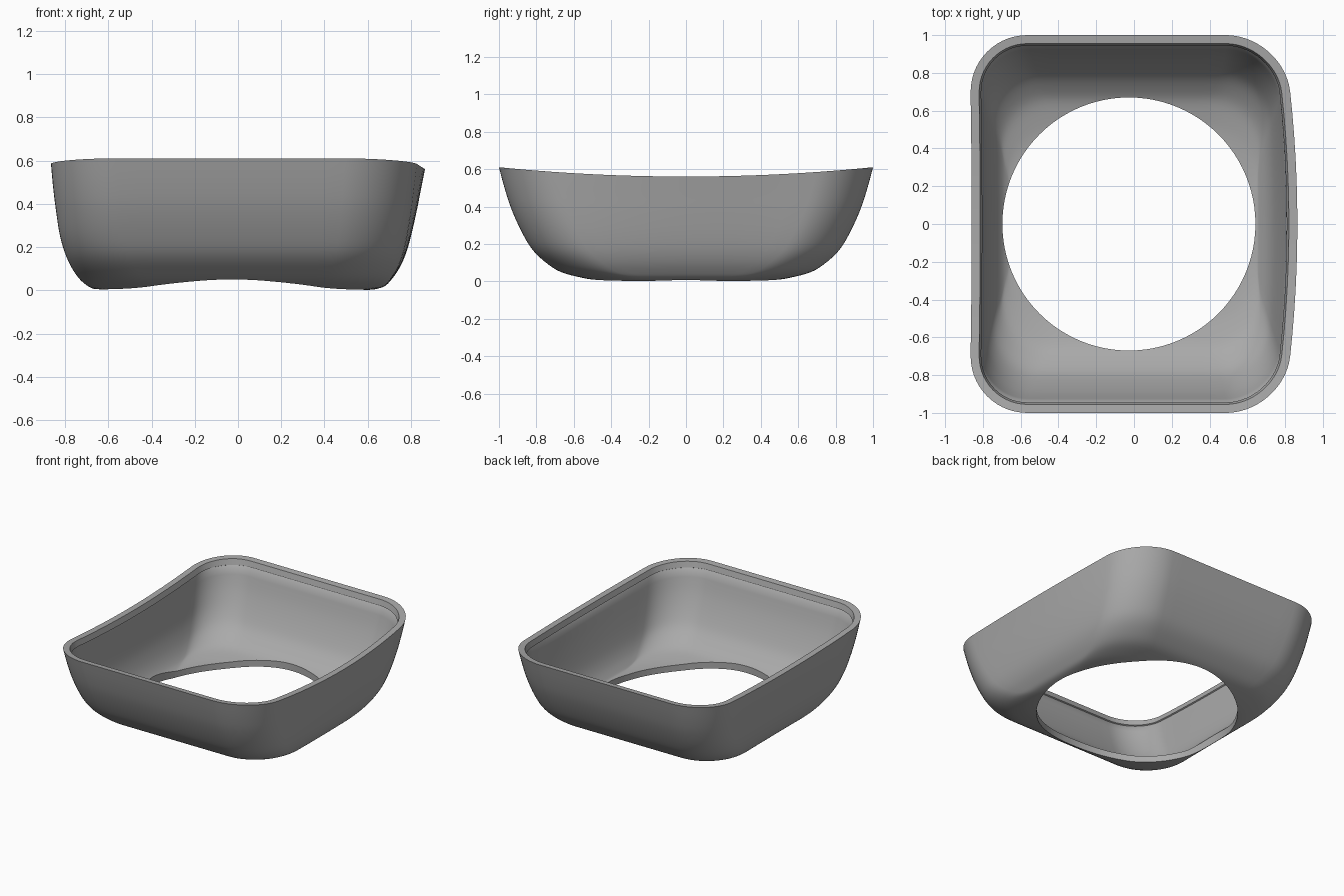
import bpy, bmesh, math
from mathutils import Vector

if "Cube" in bpy.data.objects:
    bpy.data.objects.remove(bpy.data.objects["Cube"])

WALL = 0.045
TOP = 0.56
CORNER = 0.30

# Wall profile: height, reach to -x, reach to +x, reach to +-y
PROFILE = [Vector(p) for p in (
    (0.0, 0.63, 0.60, 0.40), (0.006, 0.67, 0.64, 0.48), (0.02, 0.70, 0.68, 0.56),
    (0.05, 0.735, 0.71, 0.67), (0.10, 0.77, 0.745, 0.75), (0.165, 0.80, 0.775, 0.82),
    (0.25, 0.825, 0.80, 0.875), (0.36, 0.842, 0.825, 0.93), (0.46, 0.855, 0.845, 0.968),
    (TOP, 0.865, 0.865, 1.0))]


def smooth_path(pts, steps=4):
    """Catmull-Rom curve through the profile points."""
    out = []
    for i in range(len(pts) - 1):
        a, b, c, d = (pts[max(0, min(len(pts) - 1, i + k))] for k in (-1, 0, 1, 2))
        for s in range(steps):
            t = s / steps
            out.append(b + (c - a) * (t / 2) + (a * 2 - b * 5 + c * 4 - d) * (t * t / 2)
                       + (b * 3 - a - c * 3 + d) * (t ** 3 / 2))
    return out + [pts[-1]]


def section(level, arc=14, side=12):
    """Rounded rectangle, bowed on +x, with a saddle-shaped lift near the rim."""
    h, left, right, half = level
    r = min(CORNER, half * 0.75)
    rise = max(0, h / TOP)
    corners = []
    for k, (sx, sy) in enumerate(((1, 1), (-1, 1), (-1, -1), (1, -1))):
        cx = (right if sx > 0 else left) - r
        centre = Vector((sx * cx, sy * (half - r)))
        corners.append([centre + Vector((math.cos(a), math.sin(a))) * r for a in
                        (math.pi / 2 * (k + i / arc) for i in range(arc + 1))])
    ring = []
    for k in range(4):
        ring += corners[k]
        end, start = corners[k][-1], corners[(k + 1) % 4][0]
        ring += [end.lerp(start, i / side) for i in range(1, side)]
    out = []
    for p in ring:
        bow = (0.03 + 0.048 * rise) * p.y ** 2 if p.x > 0 else 0
        waist = 0.006 * max(0, 1 - (p.y / 0.65) ** 2) if p.x < 0 else 0
        # fade both in away from the middle so the end walls stay straight
        fade = min(1, abs(p.x) / 0.6)
        x = p.x - bow * fade + waist * fade
        out.append(Vector((x, p.y, h + 0.05 * rise ** 2 * p.y ** 2)))
    return out


def bridge(bm, low, high):
    n = len(low)
    for i in range(n):
        j = (i + 1) % n
        bm.faces.new((low[i], low[j], high[j], high[i]))


# Outer skin
bm = bmesh.new()
levels = smooth_path(PROFILE)
outer = [[bm.verts.new(p) for p in section(l)] for l in levels]
for low, high in zip(outer, outer[1:]):
    bridge(bm, low, high)
bm.faces.new(outer[0][::-1])
bm.normal_update()

# Inner skin, offset along the normals and stopped below the lip
inner = [[bm.verts.new(v.co - v.normal * WALL) for v in ring]
         for ring, l in zip(outer, levels) if l[0] < 0.49]

# Lip with a fine groove beneath it: (inset, depth)
for inset, depth in ((0.048, 0.045), (0.056, 0.04), (WALL, 0)):
    ring = []
    for v in outer[-1]:
        flat = Vector((v.normal.x, v.normal.y, 0)).normalized()
        p = v.co - flat * inset
        p.z = TOP + 0.05 * p.y ** 2 - depth
        ring.append(bm.verts.new(p))
    inner.append(ring)

for low, high in zip(inner, inner[1:]):
    bridge(bm, high, low)
bm.faces.new(inner[0])
bridge(bm, outer[-1], inner[-1])
bmesh.ops.recalc_face_normals(bm, faces=bm.faces)

mesh = bpy.data.meshes.new("cover_shell")
bm.to_mesh(mesh)
bm.free()
shell = bpy.data.objects.new("cover_shell", mesh)
bpy.context.collection.objects.link(shell)

# Material
grey = bpy.data.materials.new("plain_grey")
grey.use_nodes = True
colour = (0.4, 0.4, 0.4, 1)
grey.diffuse_color = colour
grey.node_tree.nodes["Principled BSDF"].inputs["Base Color"].default_value = colour
mesh.materials.append(grey)

# Round opening through the floor
bpy.ops.mesh.primitive_cylinder_add(vertices=96, radius=0.67, depth=0.8,
                                    location=(-0.027, 0, 0))
cutter = bpy.context.object
cutter.name = "opening_cutter"
cutter.hide_render = True
cut = shell.modifiers.new("opening", "BOOLEAN")
cut.operation = "DIFFERENCE"
cut.solver = "EXACT"
cut.object = cutter

bpy.ops.object.select_all(action="DESELECT")
shell.select_set(True)
bpy.context.view_layer.objects.active = shell
bpy.ops.object.modifier_apply(modifier=cut.name)
bpy.data.objects.remove(cutter)
bpy.ops.object.shade_smooth_by_angle(angle=math.radians(30))
